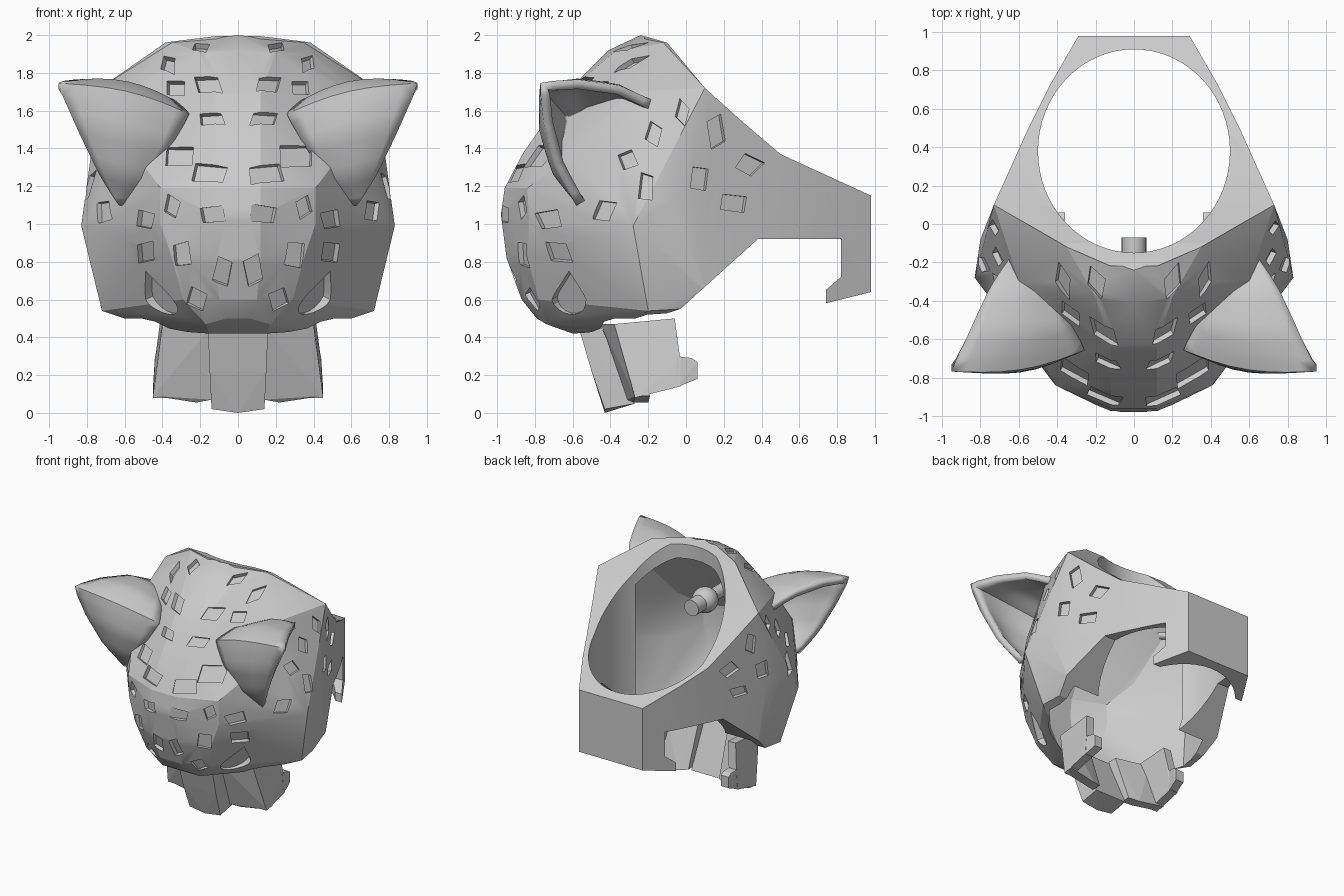
import bpy, bmesh, math, random
from mathutils import Vector
from mathutils.bvhtree import BVHTree

if "Cube" in bpy.data.objects:
    bpy.data.objects.remove(bpy.data.objects["Cube"])

random.seed(4)


def finish(name, bm):
    bmesh.ops.recalc_face_normals(bm, faces=bm.faces)
    me = bpy.data.meshes.new(name)
    bm.to_mesh(me)
    bm.free()
    ob = bpy.data.objects.new(name, me)
    bpy.context.collection.objects.link(ob)
    return ob


def hull(name, pts, mirror=True):
    allp = set(pts)
    if mirror:
        allp |= {(-x if x else 0, y, z) for x, y, z in pts}
    bm = bmesh.new()
    for p in sorted(allp):
        bm.verts.new(p)
    bmesh.ops.convex_hull(bm, input=bm.verts[:])
    loose = [v for v in bm.verts if not v.link_faces]
    bmesh.ops.delete(bm, geom=loose, context='VERTS')
    bmesh.ops.dissolve_limit(bm, angle_limit=0.01, verts=bm.verts[:], edges=bm.edges[:])
    return finish(name, bm)


def add_prism(bm, bottom, top):
    a = [bm.verts.new(p) for p in bottom]
    b = [bm.verts.new(p) for p in top]
    bm.faces.new(a[::-1])
    bm.faces.new(b)
    n = len(a)
    for i in range(n):
        bm.faces.new((a[i], a[(i + 1) % n], b[(i + 1) % n], b[i]))


def prism(name, bottom, top):
    bm = bmesh.new()
    add_prism(bm, bottom, top)
    return finish(name, bm)


def boolean(ob, other, op):
    m = ob.modifiers.new("cut", 'BOOLEAN')
    m.operation, m.object, m.solver = op, other, 'EXACT'
    bpy.context.view_layer.update()
    dg = bpy.context.evaluated_depsgraph_get()
    me = bpy.data.meshes.new_from_object(ob.evaluated_get(dg))
    ob.modifiers.clear()
    ob.data = me
    bpy.data.objects.remove(other)


def smooth(ob, angle):
    bpy.ops.object.select_all(action='DESELECT')
    ob.select_set(True)
    bpy.context.view_layer.objects.active = ob
    bpy.ops.object.shade_smooth_by_angle(angle=math.radians(angle))


# Head: half the corner points of the faceted skull and muzzle
HEAD = [
    (0, -.24, 2.0), (.35, -.12, 1.96), (.73, .1, 1.72),           # rear rim
    (0, -.41, 1.92), (.2, -.38, 1.91), (.12, -.64, 1.69), (.27, -.58, 1.62),
    (.12, -.86, 1.38), (.53, -.62, 1.35), (.12, -.96, 1.19), (.41, -.84, 1.19),
    (.12, -.98, 1.05), (.41, -.83, 1.0), (.12, -.95, .82), (.35, -.84, .82),
    (.10, -.87, .6), (.29, -.78, .6), (.06, -.79, .5), (.17, -.74, .47),
    (.15, -.6, .42), (.3, -.45, .43), (.6, -.57, .92), (.83, -.28, .99),
    (.8, -.08, 1.12), (.72, -.2, .54), (.7, -.03, .55), (.42, -.37, .44),
    (.73, .1, .66), (.6, -.3, 1.7)]
body = hull("leopard_head", HEAD)

# Rear band, then the side outline trims top and bottom
half = [(.29, .98), (.44, .72), (.55, .5), (.64, .3), (.73, .1), (.35, -.12), (.12, -.22)]
plan = half + [(-x, y) for x, y in reversed(half)]
boolean(body, prism("band", [(x, y, .4) for x, y in plan], [(x, y, 2.1) for x, y in plan]), 'UNION')
side = [(-1.2, .2), (-1.2, 2.2), (-.3, 2.2), (-.24, 2.0), (-.1, 1.96), (.1, 1.72), (.3, 1.54), (.5, 1.37),
        (1.1, 1.095), (1.1, .67), (.74, .58), (.74, .65), (.82, .72), (.82, .92),
        (.38, .92), (-.03, .55), (-.07, .5), (-.15, .2)]
boolean(body, prism("outline", [(-1, y, z) for y, z in side], [(1, y, z) for y, z in side]), 'INTERSECT')

# Hollow inside, open below
cav = []
for x, y, z in HEAD:
    if z < .58 and y > -.7:
        cav.append((x * .86, max(-.48, y * .9), .3))
    else:
        cav.append((x * .87, (y + .1) * .87 - .1, (z - 1.1) * .87 + 1.1))
boolean(body, hull("cavity", cav), 'DIFFERENCE')

# Oval opening
oval = [(.5 * math.cos(t * math.pi / 32), .38 + .53 * math.sin(t * math.pi / 32)) for t in range(64)]
boolean(body, prism("opening", [(x, y, .1) for x, y in oval], [(x, y, 2.3) for x, y in oval]), 'DIFFERENCE')

# Recessed coat markings: cast shapes on to the surface
tree = BVHTree.FromPolygons([v.co for v in body.data.vertices], [p.vertices[:] for p in body.data.polygons])


def stamp(bm, origin, direction, shape, depth):
    d = Vector(direction)
    hit, n, _, _ = tree.ray_cast(Vector(origin), d)
    if hit is None:
        return
    if n.dot(d) > 0:
        n = -n
    right = d.cross(Vector((0, 0, 1))).normalized()
    low, high = [], []
    for u, v in shape:
        q = Vector(origin) + right * u + Vector((0, 0, 1)) * v
        k = (hit - q).dot(n) / d.dot(n)
        p = q + d * k
        low.append(p - n * depth)
        high.append(p + n * .05)
    add_prism(bm, low, high)


def diamond(w, h, deg):
    out = []
    for i, (u, v) in enumerate([(-1, -.75), (.75, -1), (1, .75), (-.75, 1)]):
        k = random.uniform(.85, 1.1)
        c, s = math.cos(math.radians(deg)), math.sin(math.radians(deg))
        out.append((w * k * (u * c - v * s), h * k * (u * s + v * c)))
    return out


FRONT = [(.71, 1.07, .04, .06, 0), (.49, 1.02, .05, .05, 20), (.35, 1.09, .04, .055, 30),
         (.14, 1.05, .07, .05, 0), (.3, .84, .05, .07, 0), (.08, .75, .045, .08, 25),
         (.22, .6, .05, .055, 30), (.49, .85, .05, .06, 0), (.15, 1.27, .09, .05, 15),
         (.31, 1.36, .09, .06, 10), (.14, 1.56, .07, .035, 0), (.16, 1.74, .065, .045, 0),
         (.33, 1.72, .05, .04, 10), (.2, 1.935, .045, .022, 20), (.37, 1.85, .035, .04, 20)]
SIDE = [(-.31, 1.34, .045, .05, 30), (-.21, 1.2, .04, .08, 0), (-.17, 1.48, .04, .06, -15),
        (-.02, 1.59, .035, .06, -20), (.16, 1.49, .04, .08, 25), (.33, 1.31, .065, .05, -25),
        (.25, 1.11, .07, .045, 0), (.07, 1.24, .05, .07, 0)]
drop = [(.09 * math.sin(t) * (1 if abs(t) < 1.6 else .9), -.09 * math.cos(t) - .01)
        for t in [math.radians(a) for a in range(-110, 111, 20)]] + [(0, .14)]
marks = bmesh.new()
for s in (1, -1):
    for x, z, w, h, a in FRONT:
        sh = [(u * s, v) for u, v in diamond(w, h, a)]
        stamp(marks, (x * s, -2, z), (0, 1, 0), sh, .03)
    for y, z, w, h, a in SIDE:
        sh = [(u * s, v) for u, v in diamond(w, h, a)]
        stamp(marks, (2 * s, y, z), (-s, 0, 0), sh, .03)
    stamp(marks, (2 * s, -.62, .61), (-s, 0, 0), drop, .05)
boolean(body, finish("markings", marks), 'DIFFERENCE')
smooth(body, 18)

# Ears: curved shells lofted from the head to an outward-facing rim
RIM = [(.65, -.18, 1.63), (.76, -.36, 1.71), (.86, -.57, 1.74), (.95, -.75, 1.73),
       (.86, -.73, 1.54), (.75, -.67, 1.32), (.63, -.56, 1.11)]
BASE = [(.56, -.2, 1.6), (.44, -.36, 1.64), (.34, -.52, 1.63), (.27, -.64, 1.57),
        (.36, -.67, 1.42), (.48, -.64, 1.25), (.6, -.55, 1.12)]


def sample(pts, t):
    i = min(int(t), len(pts) - 2)
    return Vector(pts[i]).lerp(Vector(pts[i + 1]), t - i)


for s, label in ((1, "right"), (-1, "left")):
    bm = bmesh.new()
    rows = []
    for i in range(25):
        t = i * 6 / 24
        r, b = sample(RIM, t), sample(BASE, t)
        row = []
        for j in range(9):
            p = b.lerp(r, j / 8)
            out = (p - Vector((.68, -.4, 1.4))).normalized()
            p += out * .06 * math.sin(math.pi * j / 8) * math.sin(math.pi * i / 24)
            row.append(bm.verts.new((p.x * s, p.y, p.z)))
        rows.append(row)
    for i in range(24):
        for j in range(8):
            bm.faces.new((rows[i][j], rows[i + 1][j], rows[i + 1][j + 1], rows[i][j + 1]))
    ear = finish(label + "_ear", bm)
    m = ear.modifiers.new("thickness", 'SOLIDIFY')
    m.thickness, m.offset = .05, 0
    smooth(ear, 35)

# Lower jaw: front plate with two wrapped side plates
hull("jaw_front", [(.16, -.57, .46), (.15, -.5, .22), (.14, -.43, .02), (0, -.43, 0),
                   (.15, -.45, .46), (.14, -.27, .05)])
for s, label in ((1, "right"), (-1, "left")):
    a = [(.13, -.45, .47), (.40, -.38, .47), (.14, -.31, .07), (.22, -.28, .055), (.45, -.27, .09)]
    hull(label + "_jaw_corner", [(x * s, y + d, z) for x, y, z in a for d in (0, .08)], False)
    b = [(.40, -.38, .47), (.45, -.27, .08), (.41, -.06, .5), (.44, -.03, .28), (.45, -.03, .14)]
    hull(label + "_jaw_side", [((x - d) * s, y, z) for x, y, z in b for d in (0, .07)], False)
    c = [(.45, -.05, .135), (.44, -.05, .3), (.43, .03, .29), (.43, .06, .27), (.43, .06, .18)]
    hull(label + "_jaw_lip", [((x - d) * s, y, z) for x, y, z in c for d in (0, .07)], False)

# Ball stud inside the head
bpy.ops.mesh.primitive_uv_sphere_add(segments=24, ring_count=12, radius=.1, location=(0, -.25, 1.5))
ball = bpy.context.object
ball.name = "stud_ball"
smooth(ball, 40)
for name, r, y0, y1 in (("stud_tip", .065, -.2, -.07), ("stud_stem", .05, -.72, -.25)):
    bpy.ops.mesh.primitive_cylinder_add(vertices=20, radius=r, depth=y1 - y0,
                                        location=(0, (y0 + y1) / 2, 1.5), rotation=(math.pi / 2, 0, 0))
    bpy.context.object.name = name
    smooth(bpy.context.object, 40)
